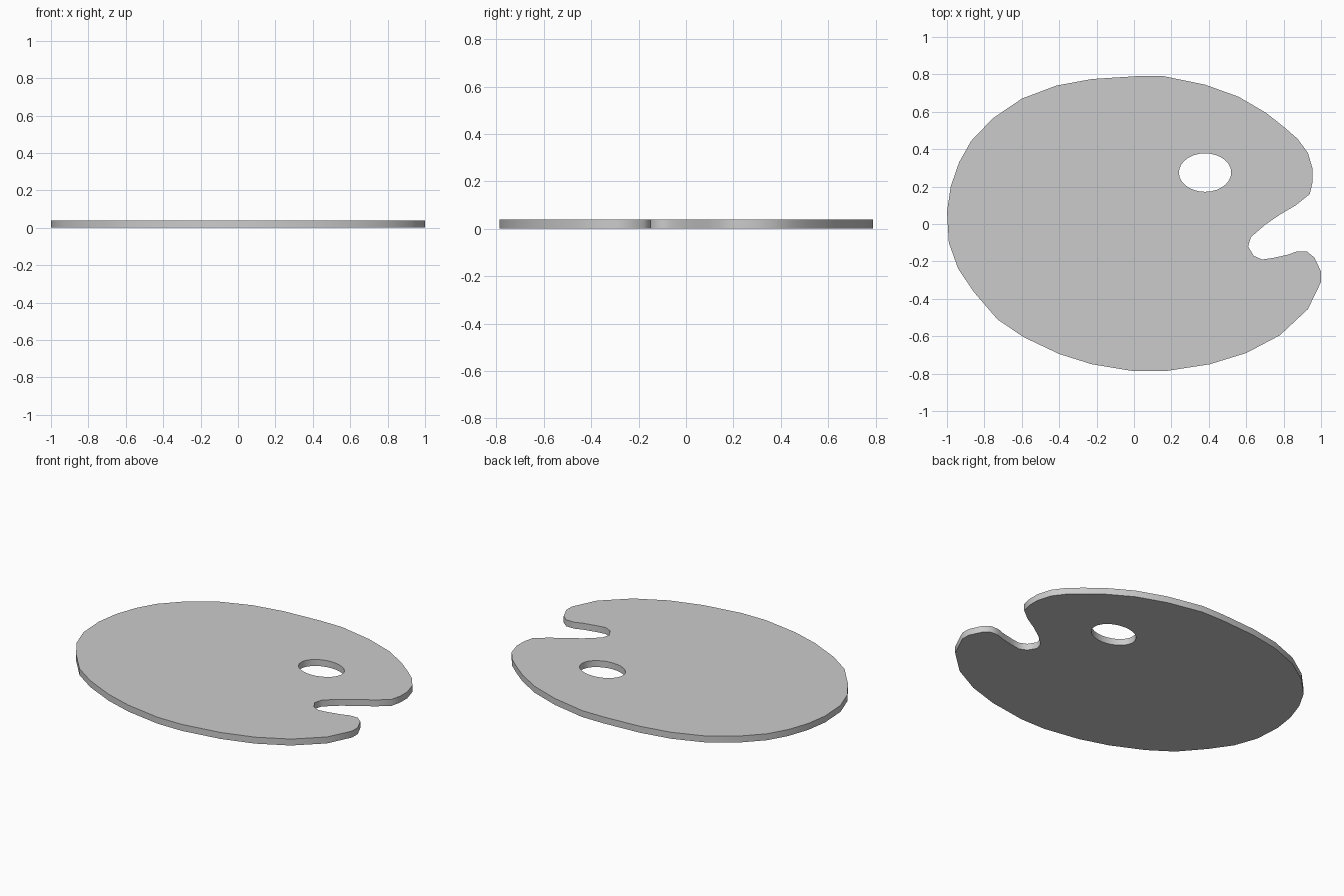
import bpy, bmesh, math
from mathutils import Vector

if "Cube" in bpy.data.objects:
    bpy.data.objects.remove(bpy.data.objects["Cube"])

THICKNESS = 0.04

# Board outline, clockwise from the top, including the notch on the right
OUTLINE = [
    (0.16, 0.79), (0.38, 0.745), (0.56, 0.68), (0.705, 0.595), (0.80, 0.52),
    (0.875, 0.455), (0.93, 0.38), (0.955, 0.295), (0.955, 0.225), (0.94, 0.16),
    (0.865, 0.10), (0.78, 0.05), (0.70, -0.005), (0.625, -0.07), (0.61, -0.12),
    (0.64, -0.17), (0.685, -0.19), (0.74, -0.182), (0.82, -0.165), (0.87, -0.147),
    (0.925, -0.147), (0.965, -0.18), (1.0, -0.255), (1.0, -0.31), (0.93, -0.455),
    (0.78, -0.595), (0.60, -0.69), (0.405, -0.75), (0.165, -0.787), (0.0, -0.787),
    (-0.225, -0.75), (-0.40, -0.695), (-0.59, -0.605), (-0.73, -0.51),
    (-0.855, -0.365), (-0.94, -0.24), (-0.99, -0.10), (-1.0, 0.065), (-0.98, 0.20),
    (-0.935, 0.33), (-0.87, 0.445), (-0.755, 0.565), (-0.60, 0.67), (-0.415, 0.74),
    (-0.225, 0.775), (0.01, 0.79),
]

# Oval thumb hole
HOLE = [(0.38 + 0.14 * math.cos(math.tau * i / 28),
         0.275 + 0.103 * math.sin(math.tau * i / 28)) for i in range(28)]


def add_loop(bm, points, z):
    verts = [bm.verts.new((x, y, z)) for x, y in points]
    return [bm.edges.new((verts[i - 1], verts[i])) for i in range(len(verts))]


# Flat top face with the hole left open
bm = bmesh.new()
edges = add_loop(bm, OUTLINE, THICKNESS) + add_loop(bm, HOLE, THICKNESS)
bmesh.ops.triangle_fill(bm, edges=edges, use_beauty=True, normal=Vector((0, 0, 1)))
for face in bm.faces:
    face.normal_update()
    if face.normal.z < 0:
        face.normal_flip()
mesh = bpy.data.meshes.new("palette_board")
bm.to_mesh(mesh)
bm.free()

board = bpy.data.objects.new("palette_board", mesh)
bpy.context.collection.objects.link(board)
bpy.context.view_layer.objects.active = board
board.select_set(True)

# Thickness, downwards to z = 0
solid = board.modifiers.new("thickness", 'SOLIDIFY')
solid.thickness = THICKNESS
solid.offset = -1
bpy.ops.object.modifier_apply(modifier=solid.name)

# Smooth rim with crisp top and bottom edges
bpy.ops.object.shade_smooth_by_angle(angle=math.radians(60))
